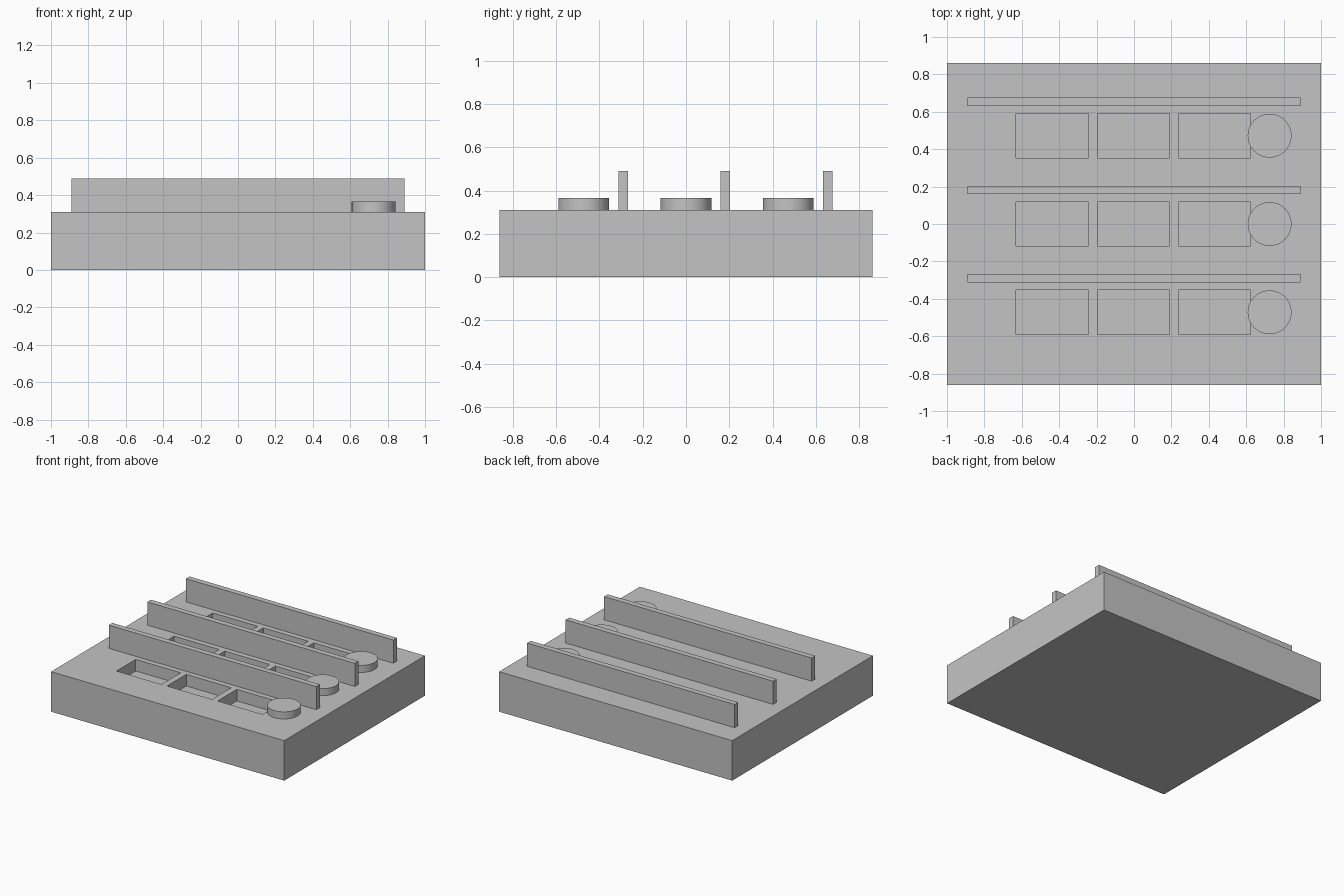
import bpy

cube = bpy.data.objects.get("Cube")
if cube:
    bpy.data.objects.remove(cube, do_unlink=True)

grey = bpy.data.materials.new("plain grey")
grey.use_nodes = True
colour = (0.55, 0.55, 0.55, 1)
grey.diffuse_color = colour
grey.node_tree.nodes["Principled BSDF"].inputs["Base Color"].default_value = colour

TOP = 0.31            # top of the base slab
PITCH = 0.472         # spacing of the rows
POCKET_FLOOR = 0.22


def box(name, x, y, z):
    """Box spanning the given (low, high) ranges."""
    bpy.ops.mesh.primitive_cube_add(
        size=1, location=[(a + b) / 2 for a, b in (x, y, z)])
    ob = bpy.context.object
    ob.name = name
    ob.scale = [b - a for a, b in (x, y, z)]
    bpy.ops.object.transform_apply(location=False, rotation=False, scale=True)
    ob.data.materials.append(grey)
    return ob


# Base slab
base = box("base", (-1, 1), (-0.862, 0.862), (0, TOP))

for row in (-1, 0, 1):
    y = row * PITCH

    # Three rectangular pockets sunk into the slab
    for col in (-1, 0, 1):
        x = col * 0.434 - 0.003
        cutter = box("pocket_cutter", (x - 0.193, x + 0.193),
                     (y - 0.118, y + 0.118), (POCKET_FLOOR, TOP + 0.1))
        cut = base.modifiers.new("pocket", "BOOLEAN")
        cut.operation = "DIFFERENCE"
        cut.solver = "EXACT"
        cut.object = cutter
        bpy.context.view_layer.objects.active = base
        bpy.ops.object.modifier_apply(modifier=cut.name)
        bpy.data.objects.remove(cutter, do_unlink=True)

    # Long upright divider behind each row
    box(f"divider_{row + 2}", (-0.89, 0.89),
        (y + 0.16, y + 0.204), (TOP, 0.49))

    # Round button at the end of each row
    bpy.ops.mesh.primitive_cylinder_add(
        vertices=64, radius=0.117, depth=0.055,
        location=(0.725, y, TOP + 0.0275))
    button = bpy.context.object
    button.name = f"button_{row + 2}"
    button.data.materials.append(grey)
    bpy.ops.object.shade_smooth_by_angle()
